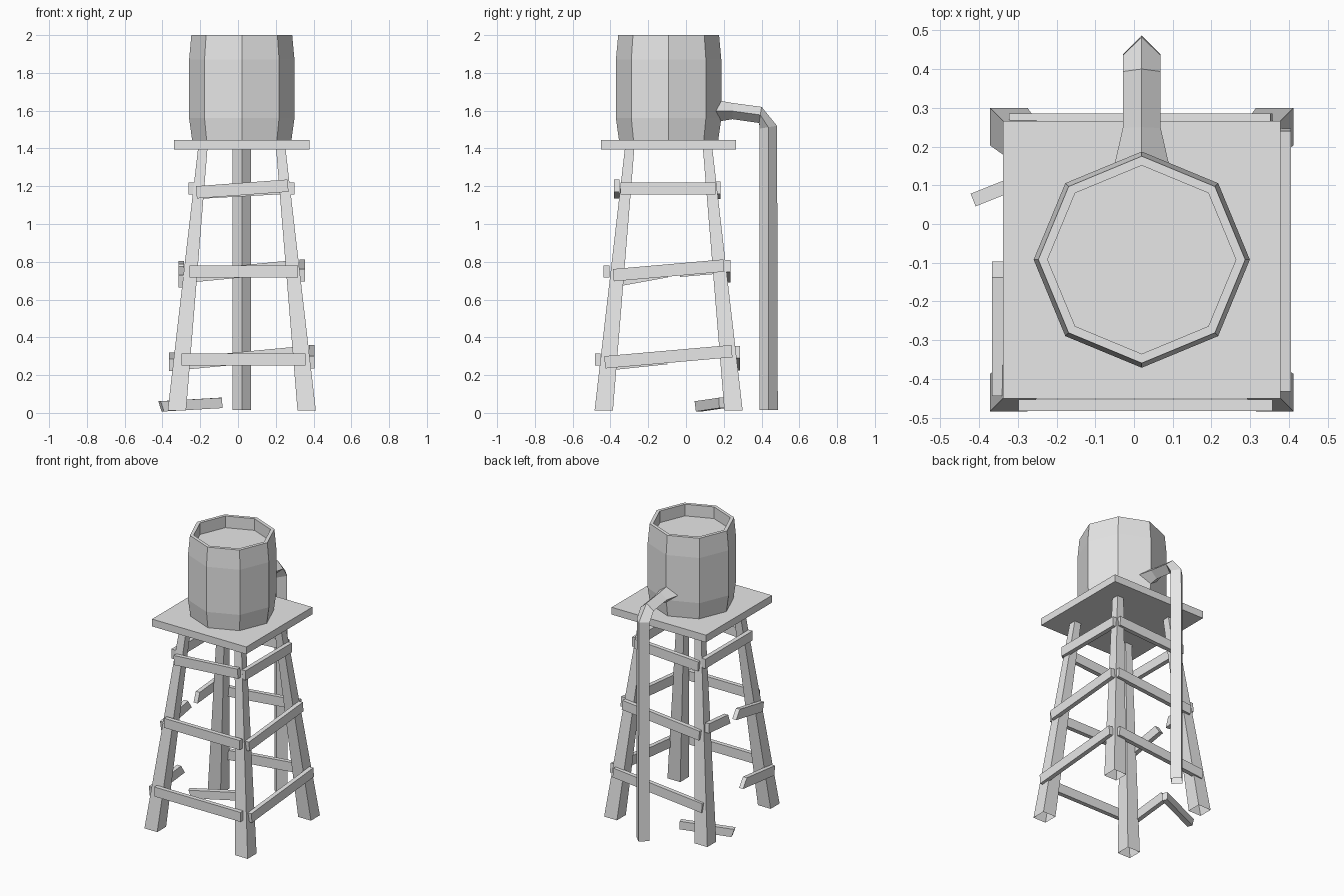
import bpy, bmesh, math
from mathutils import Vector

cube = bpy.data.objects.get("Cube")
if cube:
    bpy.data.objects.remove(cube)

CX, CY = 0.02, -0.092          # tower axis
DECK_Z, DECK_TOP = 1.395, 1.445

grey = bpy.data.materials.new("plain grey")
grey.use_nodes = True
grey.diffuse_color = (0.8, 0.8, 0.8, 1)
grey.node_tree.nodes["Principled BSDF"].inputs["Base Color"].default_value = (0.8, 0.8, 0.8, 1)


def loft(name, rings, cap_start=True, cap_end=True):
    """Skin a list of equal-length point rings."""
    bm = bmesh.new()
    loops = [[bm.verts.new(p) for p in ring] for ring in rings]
    n = len(loops[0])
    for a, b in zip(loops, loops[1:]):
        for i in range(n):
            j = (i + 1) % n
            bm.faces.new((a[i], a[j], b[j], b[i]))
    if cap_start:
        bm.faces.new(loops[0][::-1])
    if cap_end:
        bm.faces.new(loops[-1])
    bmesh.ops.recalc_face_normals(bm, faces=bm.faces)
    mesh = bpy.data.meshes.new(name)
    bm.to_mesh(mesh)
    bm.free()
    mesh.materials.append(grey)
    obj = bpy.data.objects.new(name, mesh)
    bpy.context.collection.objects.link(obj)
    return obj


def rect(x0, x1, y0, y1, z):
    return [(x0, y0, z), (x1, y0, z), (x1, y1, z), (x0, y1, z)]


def plank(name, start, end, height=0.065, thick=0.03, splinter=0.0):
    """Board between two centre points; splinter slants its far end."""
    p, q = Vector(start), Vector(end)
    along = (q - p).normalized()
    side = along.cross(Vector((0, 0, 1))).normalized()
    up = side.cross(along)
    s, u = side * thick / 2, up * height / 2
    cut = along * splinter
    return loft(name, [[p - s - u, p + s - u, p + s + u, p - s + u],
                       [q - s - u, q + s - u, q + s + u - cut, q - s + u - cut]])


# Deck
h = 0.358
loft("deck", [rect(CX - h, CX + h, CY - h, CY + h, z) for z in (DECK_Z, DECK_TOP)])

# Tapered, splayed legs, open underneath
for sx, side in ((-1, "right"), (1, "left")):
    for sy, end in ((-1, "front"), (1, "back")):
        rings = [rect(CX + sx * inner, CX + sx * outer, CY + sy * inner, CY + sy * outer, z)
                 for inner, outer, z in ((0.295, 0.392, 0.012), (0.182, 0.232, DECK_Z))]
        loft(f"{end}_{side}_leg", rings, cap_start=False)

# Eight-sided barrel with a sunken lid
profile = [(0.263, DECK_TOP), (0.279, 1.56), (0.279, 1.87), (0.267, 2.0),
           (0.243, 2.0), (0.243, 1.92)]
loft("barrel", [[(CX + r * math.cos(k * math.pi / 4), CY + r * math.sin(k * math.pi / 4), z)
                 for k in range(8)] for r, z in profile])

# Drain pipe: diamond section given by its upper/outer and lower/inner ridges
sections = [((0.155, 1.657), (0.155, 1.54), 0.07), ((0.25, 1.64), (0.245, 1.555), 0.049),
            ((0.40, 1.62), (0.387, 1.535), 0.049), ((0.482, 1.52), (0.389, 1.505), 0.049),
            ((0.486, 0.015), (0.389, 0.015), 0.049)]
rings = []
for (y0, z0), (y1, z1), w in sections:
    ym, zm = (y0 + y1) / 2, (z0 + z1) / 2
    rings.append([(CX, y0, z0), (CX + w, ym, zm), (CX, y1, z1), (CX - w, ym, zm)])
loft("drain_pipe", rings, cap_end=False)

# Front and back braces: x start, x end, y, z start, z end
for name, x0, x1, y, z0, z1 in (
        ("front_brace_top", -0.22, 0.265, -0.367, 1.168, 1.203),
        ("front_brace_middle", -0.257, 0.318, -0.421, 0.748, 0.748),
        ("front_brace_bottom", -0.298, 0.357, -0.468, 0.283, 0.283),
        ("back_brace_top", -0.22, 0.265, 0.168, 1.165, 1.192),
        ("back_brace_middle", -0.265, 0.32, 0.221, 0.722, 0.778),
        ("back_brace_bottom", -0.32, 0.355, 0.27, 0.258, 0.322)):
    plank(name, (x0, y, z0), (x1, y, z1))

# Side braces: x, y start, y end, z start, z end, broken-end slant
for name, x, y0, y1, z0, z1, cut in (
        ("left_brace_top", 0.285, -0.347, 0.156, 1.188, 1.188, 0),
        ("left_brace_middle", 0.34, -0.385, 0.2, 0.729, 0.78, 0),
        ("left_brace_bottom", 0.39, -0.43, 0.243, 0.268, 0.327, 0),
        ("right_brace_top", -0.248, -0.347, 0.165, 1.188, 1.188, 0),
        ("right_brace_middle_front", -0.3, -0.39, -0.1, 0.697, 0.75, 0.03),
        ("right_brace_middle_back", -0.3, 0.2, -0.035, 0.772, 0.752, 0.03),
        ("right_brace_bottom_front", -0.351, -0.44, -0.1, 0.254, 0.29, 0.035)):
    plank(name, (x, y0, z0), (x, y1, z1), splinter=cut)

# Fallen broken board on the ground
plank("fallen_board", (-0.09, 0.192, 0.053), (-0.4, 0.068, 0.035),
      height=0.055, thick=0.035, splinter=-0.015)
